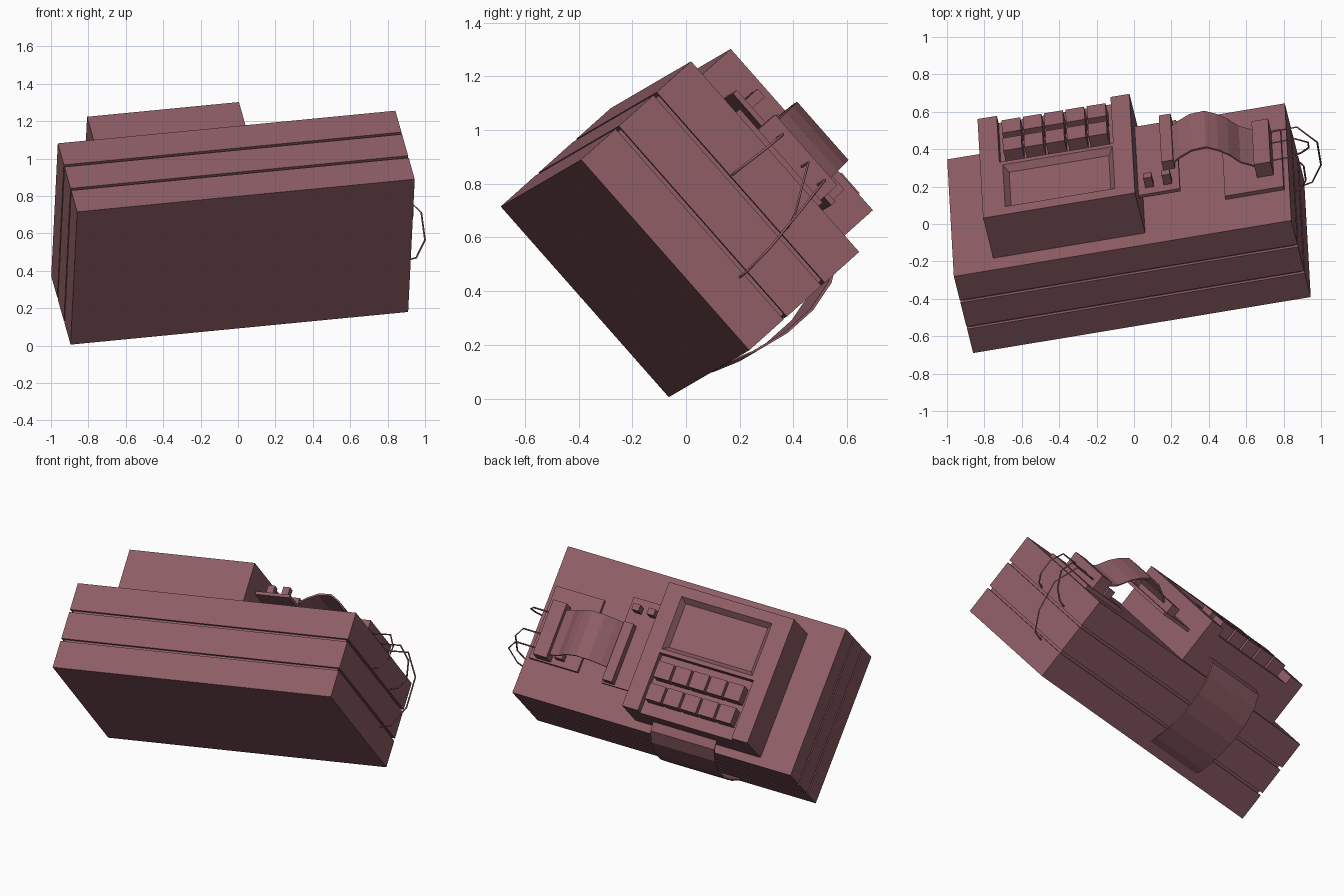
import bpy, bmesh, math
from mathutils import Matrix, Vector

if "Cube" in bpy.data.objects:
    bpy.data.objects.remove(bpy.data.objects["Cube"])

# Tilted working frame: u along the slabs, v across them, n out of the deck
ex = Vector((0.982, 0.163, 0.095)).normalized()
ev = Vector((-0.042, 0.66, -0.75))
ev = (ev - ex * ev.dot(ex)).normalized()
en = ex.cross(ev)
FRAME = Matrix((ex, ev, en)).transposed().to_4x4()
FRAME.translation = Vector((-0.86, -0.69, 0.715))
DECK = 0.559

mat = bpy.data.materials.new("mauve")
mat.diffuse_color = (0.27, 0.11, 0.13, 1)
mat.use_nodes = True
mat.node_tree.nodes["Principled BSDF"].inputs["Base Color"].default_value = mat.diffuse_color


def finish(name, bm):
    bmesh.ops.recalc_face_normals(bm, faces=bm.faces)
    me = bpy.data.meshes.new(name)
    bm.to_mesh(me)
    bm.free()
    me.materials.append(mat)
    ob = bpy.data.objects.new(name, me)
    bpy.context.collection.objects.link(ob)
    ob.matrix_world = FRAME
    return ob


def box(name, u, v, n, taper=0.0):
    """Box from ranges; taper shrinks the lower end (used for the screen recess)."""
    bm = bmesh.new()
    bmesh.ops.create_cube(bm, size=1)
    for p in bm.verts:
        s = taper if p.co.z < 0 else 0
        p.co = [(r[0] + k if c < 0 else r[1] - k)
                for c, r, k in zip(p.co, (u, v, n), (s, s, 0))]
    return finish(name, bm)


def on_deck(name, u, v, m, taper=0.0):
    return box(name, u, v, (DECK + m[0], DECK + m[1]), taper)


def cut(target, cutter):
    cutter.hide_render = True
    mod = target.modifiers.new("cut", 'BOOLEAN')
    mod.operation, mod.object, mod.solver = 'DIFFERENCE', cutter, 'EXACT'
    bpy.context.view_layer.objects.active = target
    bpy.ops.object.modifier_apply(modifier=mod.name)
    bpy.data.objects.remove(cutter)


def strip(name, path, width, offset, thick):
    """Flat ribbon: a path of points, swept along width, thickened by offset."""
    bm = bmesh.new()
    w, o = Vector(width), Vector(offset) * thick
    rings = []
    for p in path:
        p = Vector(p)
        rings.append([bm.verts.new(q) for q in (p, p + w, p + w + o, p + o)])
    for a, b in zip(rings, rings[1:]):
        for i in range(4):
            j = (i + 1) % 4
            bm.faces.new((a[i], a[j], b[j], b[i]))
    bm.faces.new(rings[0])
    bm.faces.new(rings[-1])
    return finish(name, bm)


def wire(name, pts, r=0.005):
    cu = bpy.data.curves.new(name, 'CURVE')
    cu.dimensions = '3D'
    cu.bevel_depth, cu.bevel_resolution, cu.use_fill_caps = r, 0, True
    sp = cu.splines.new('POLY')
    sp.points.add(len(pts) - 1)
    for p, co in zip(sp.points, pts):
        p.co = (*co, 1)
    cu.materials.append(mat)
    ob = bpy.data.objects.new(name, cu)
    bpy.context.collection.objects.link(ob)
    ob.matrix_world = FRAME


# Three stacked slabs with recessed spacers between them
for i in range(3):
    n0 = i * 0.192
    box(f"slab_{i + 1}", (0, 1.838), (0, 0.947), (n0, n0 + 0.175))
    if i < 2:
        box(f"spacer_{i + 1}", (0.015, 1.823), (0.015, 0.932), (n0 + 0.175, n0 + 0.192))

# Control unit with sunken screen and key bay
unit = on_deck("control_unit", (0.218, 1.045), (0.094, 0.895), (0, 0.293))
cut(unit, on_deck("bay_cutter", (0.323, 0.942), (0.52, 1.0), (0.24, 0.4)))
cut(unit, on_deck("screen_cutter", (0.34, 0.938), (0.157, 0.495), (0.258, 0.2932), 0.028))

# Two rows of five keys
for r in range(2):
    for c in range(5):
        u, v = 0.402 + 0.116 * c, 0.625 + 0.143 * r
        on_deck(f"key_{r}_{c}", (u - 0.051, u + 0.051), (v - 0.051, v + 0.051), (0.24, 0.322))

# Raised board beside the unit, with its socket and two pegs
on_deck("raised_board", (1.045, 1.27), (0.215, 0.77), (0.145, 0.165))
on_deck("raised_socket", (1.187, 1.25), (0.385, 0.76), (0.165, 0.225))
for i, u in enumerate((1.085, 1.185)):
    on_deck(f"peg_{i + 1}", (u, u + 0.045), (0.265, 0.305), (0.165, 0.235))

# Deck board with its socket and a small component
on_deck("deck_board", (1.49, 1.81), (0.255, 0.72), (0, 0.025))
on_deck("deck_socket", (1.67, 1.76), (0.36, 0.71), (0.025, 0.12))
on_deck("component", (1.59, 1.64), (0.645, 0.685), (0.025, 0.08))

# Arched ribbon between the two sockets
arch = [(1.24, 0.2), (1.29, 0.235), (1.36, 0.27), (1.44, 0.275),
        (1.50, 0.24), (1.55, 0.195), (1.60, 0.13), (1.68, 0.08)]
strip("arched_ribbon", [(u, 0.39, DECK + m) for u, m in arch],
      (0, 0.29, 0), (0, 0, -1), 0.012)

# Wide ribbon from the unit down the back of the slabs
back = [(0.885, 0.67), (0.95, 0.655), (1.0, 0.58), (1.03, 0.46),
        (1.03, 0.33), (1.005, 0.2), (0.97, 0.1), (0.94, 0.045)]
strip("back_ribbon", [(0.475, v, n) for v, n in back],
      (0.42, 0, 0), (0, -0.8, -0.6), 0.012)

# Loose wires from the deck socket to the slab ends
for i, (v0, v1, n1, bulge) in enumerate(((0.43, 0.417, 0.386, 0.07),
                                         (0.57, 0.70, 0.39, 0.10),
                                         (0.66, 0.72, 0.153, 0.14))):
    n0, vm = 0.625, (v0 + v1) / 2
    wire(f"wire_{i + 1}", [
        (1.75, v0, n0), (1.85 + bulge * 0.4, v0, n0 + 0.005),
        (1.85 + bulge, v0 * 0.7 + v1 * 0.3, n0 - (n0 - n1) * 0.3),
        (1.85 + bulge * 0.9, vm * 0.4 + v1 * 0.6, n1 + (n0 - n1) * 0.3),
        (1.85 + bulge * 0.4, v1, n1 + 0.02), (1.82, v1, n1)])
